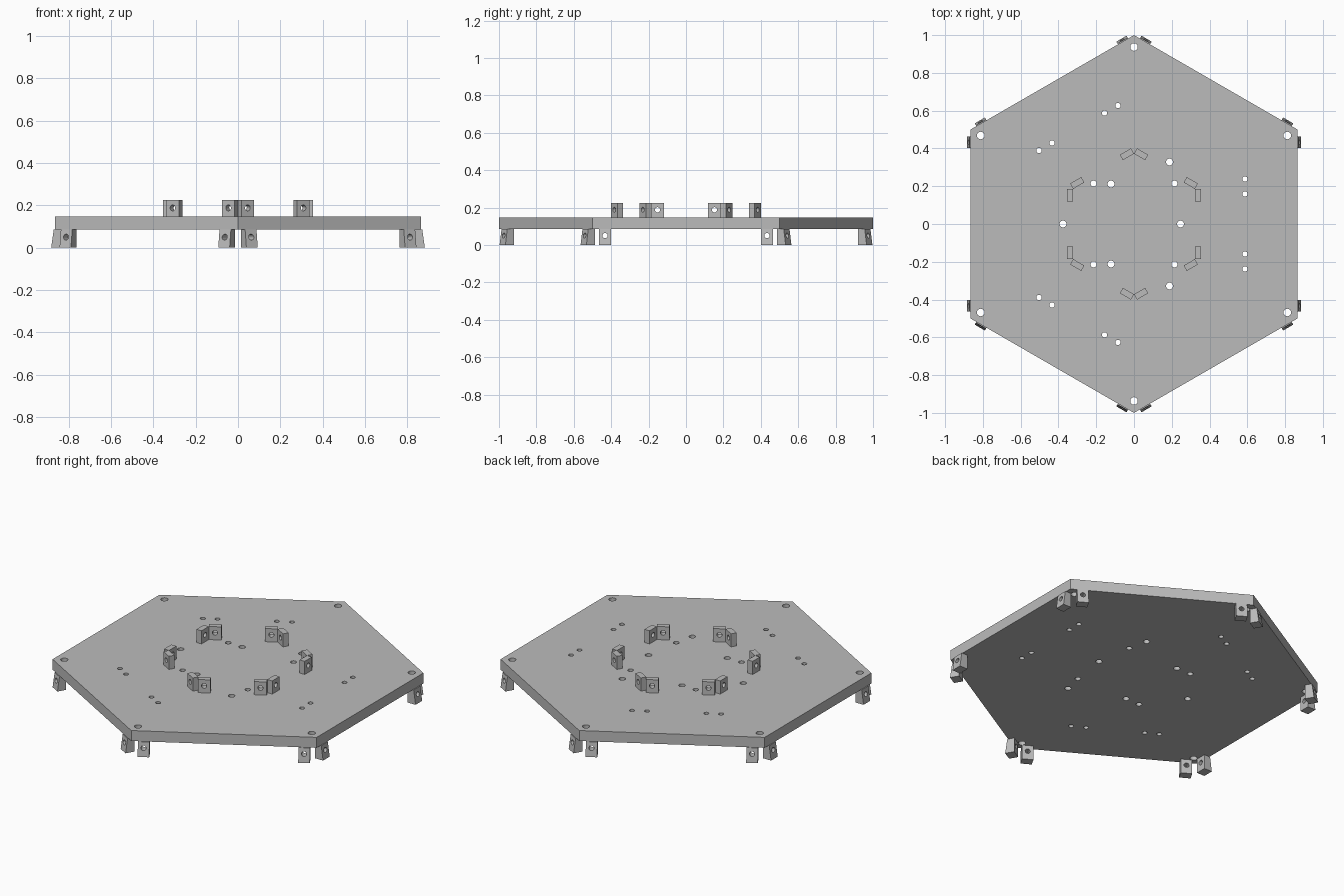
import bpy, bmesh
from math import sin, cos, pi, sqrt
from mathutils import Matrix, Vector

cube = bpy.data.objects.get("Cube")
if cube:
    bpy.data.objects.remove(cube, do_unlink=True)

grey = bpy.data.materials.new("plain grey")
grey.use_nodes = True
grey.diffuse_color = (0.5, 0.5, 0.5, 1)
grey.node_tree.nodes["Principled BSDF"].inputs["Base Color"].default_value = (0.5, 0.5, 0.5, 1)

BOTTOM, TOP = 0.085, 0.147


def add_object(name, mesh):
    obj = bpy.data.objects.new(name, mesh)
    bpy.context.collection.objects.link(obj)
    return obj


def extrude_profile(name, points, vector):
    """Solid made by extruding a flat outline along a vector."""
    bm = bmesh.new()
    face = bm.faces.new([bm.verts.new(p) for p in points])
    result = bmesh.ops.extrude_face_region(bm, geom=[face], use_keep_orig=True)
    moved = [v for v in result["geom"] if isinstance(v, bmesh.types.BMVert)]
    bmesh.ops.translate(bm, verts=moved, vec=vector)
    bmesh.ops.recalc_face_normals(bm, faces=bm.faces)
    mesh = bpy.data.meshes.new(name)
    bm.to_mesh(mesh)
    bm.free()
    mesh.materials.append(grey)
    return add_object(name, mesh)


def drill(obj, holes, axis="Z"):
    """Cut round through holes, each given as (centre, radius)."""
    bm = bmesh.new()
    turn = Matrix.Rotation(pi / 2, 4, "Y") if axis == "X" else Matrix()
    for centre, radius in holes:
        bmesh.ops.create_cone(bm, cap_ends=True, segments=24, radius1=radius, radius2=radius,
                              depth=0.4, matrix=Matrix.Translation(centre) @ turn)
    mesh = bpy.data.meshes.new("hole_cutter")
    bm.to_mesh(mesh)
    bm.free()
    mesh.materials.append(grey)
    cutter = add_object("hole_cutter", mesh)
    cutter.hide_render = True
    mod = obj.modifiers.new("holes", "BOOLEAN")
    mod.operation, mod.solver, mod.object = "DIFFERENCE", "EXACT", cutter
    bpy.context.view_layer.objects.active = obj
    bpy.ops.object.modifier_apply(modifier=mod.name)
    bpy.data.objects.remove(cutter, do_unlink=True)


# Hexagonal plate with corners front and back
corners = [(sin(k * pi / 3), cos(k * pi / 3), BOTTOM) for k in range(6)]
plate = extrude_profile("plate", corners, (0, 0, TOP - BOTTOM))

# Plate holes: one per corner, two on the centre line, the rest mirrored front to back
holes = [((0.937 * x, 0.937 * y, 0.1), 0.02) for x, y, z in corners]
holes += [((x, 0, 0.1), 0.018) for x in (-0.376, 0.246)]
mirrored = [
    (0.188, 0.328, 0.018), (-0.122, 0.212, 0.018),
    (-0.214, 0.214, 0.016), (0.214, 0.214, 0.016),
    (0.587, 0.238, 0.014), (0.587, 0.159, 0.014),
    (-0.085, 0.627, 0.014), (-0.156, 0.587, 0.014),
    (-0.434, 0.429, 0.014), (-0.503, 0.389, 0.014),
]
for x, y, r in mirrored:
    holes += [((x, side * y, 0.1), r) for side in (1, -1)]
drill(plate, holes)


def tab_ring(name, profile, width, hole_z, apothem, offset):
    """Drilled tab repeated twice on each side of a hexagon."""
    points = [(x, -width / 2, z) for x, z in profile]
    first = extrude_profile(name, points, (0, width, 0))
    drill(first, [((0, 0, hole_z), 0.014)], "X")
    for k in range(6):
        turn = Matrix.Rotation(k * pi / 3, 4, "Z")
        for side in (1, -1):
            tab = first if (k, side) == (0, 1) else add_object(name, first.data)
            tab.matrix_world = turn @ Matrix.Translation((apothem, side * offset, 0))


# Lower tabs flare outward toward the floor
tab_ring("lower_tab", [(-0.035, 0), (0.017, 0), (0.005, BOTTOM), (-0.035, BOTTOM)],
         0.062, 0.05, sqrt(3) / 2, 0.433)

# Upper tabs meet in pairs at the corners of a smaller hexagon
tab_ring("upper_tab", [(-0.033, TOP), (0, TOP), (0, 0.225), (-0.033, 0.225)],
         0.068, 0.188, 0.355, 0.152)
